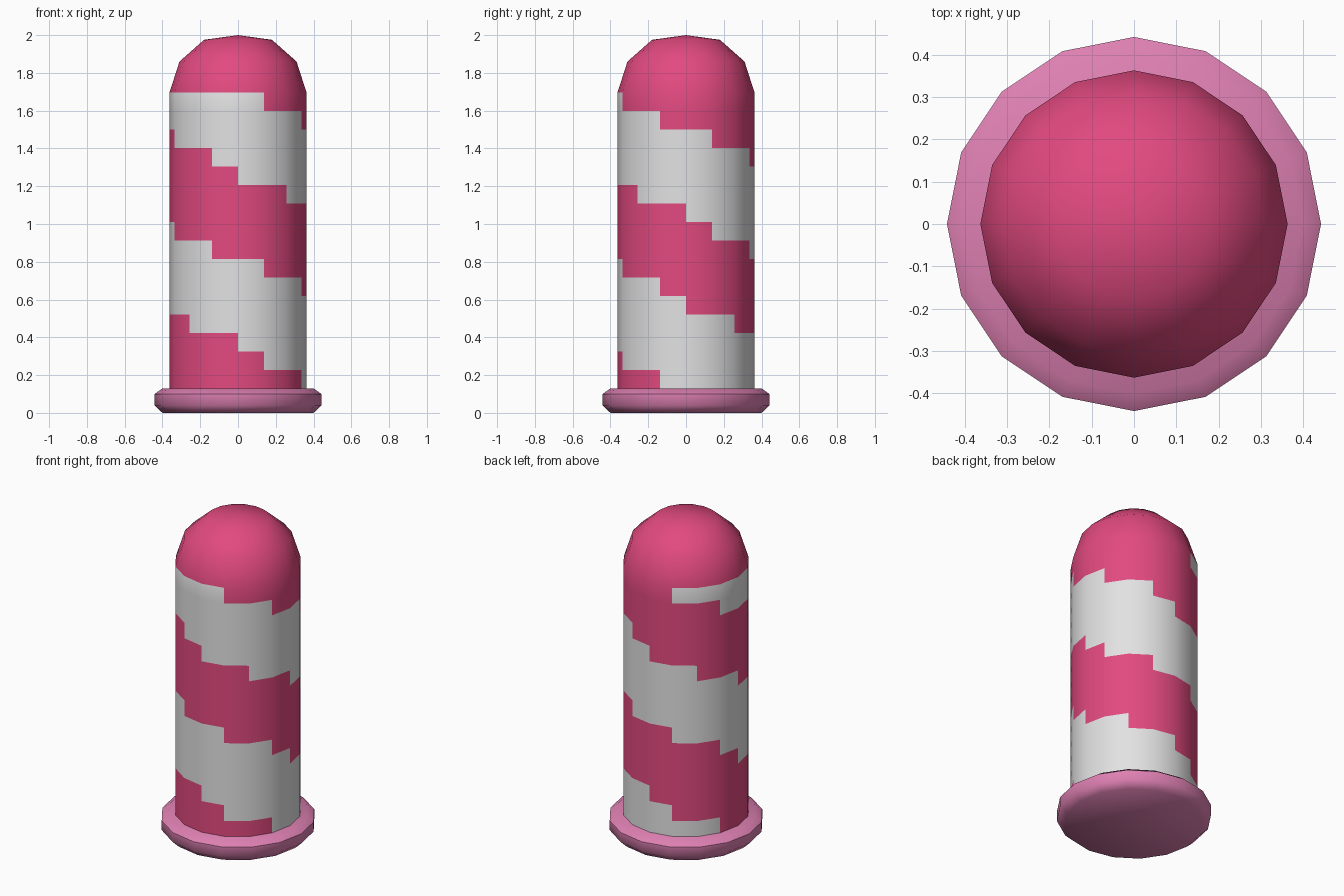
import bpy, bmesh, math

if "Cube" in bpy.data.objects:
    bpy.data.objects.remove(bpy.data.objects["Cube"])

SIDES = 16


def material(name, rgb):
    m = bpy.data.materials.new(name)
    m.diffuse_color = (*rgb, 1)
    m.use_nodes = True
    m.node_tree.nodes["Principled BSDF"].inputs["Base Color"].default_value = m.diffuse_color
    return m


PINK = material("raspberry pink", (0.76, 0.068, 0.212))
WHITE = material("off white", (0.76, 0.76, 0.76))
ROSE = material("pale rose", (0.73, 0.216, 0.445))


def lathe(name, profile, mats, rule=None):
    """Spin (radius, z) points, bottom to top, round z; radius 0 makes a pole."""
    bm = bmesh.new()
    rings = []
    for r, z in profile:
        n = SIDES if r > 0 else 1
        rings.append([bm.verts.new((r * math.cos(2 * math.pi * i / SIDES),
                                    r * math.sin(2 * math.pi * i / SIDES), z))
                      for i in range(n)])
    for row, (a, b) in enumerate(zip(rings, rings[1:])):
        for i in range(SIDES):
            j = (i + 1) % SIDES
            loop = []
            for v in (a[i % len(a)], a[j % len(a)], b[j % len(b)], b[i % len(b)]):
                if v not in loop:
                    loop.append(v)
            f = bm.faces.new(loop)
            if rule:
                f.material_index = rule(row, i)
    # Flat caps on open ends
    if len(rings[0]) > 1:
        bm.faces.new(rings[0][::-1])
    if len(rings[-1]) > 1:
        bm.faces.new(rings[-1])
    me = bpy.data.meshes.new(name)
    bm.to_mesh(me)
    bm.free()
    for m in mats:
        me.materials.append(m)
    ob = bpy.data.objects.new(name, me)
    bpy.context.collection.objects.link(ob)
    bpy.ops.object.select_all(action='DESELECT')
    ob.select_set(True)
    bpy.context.view_layer.objects.active = ob
    bpy.ops.object.shade_smooth_by_angle(angle=math.radians(50))
    return ob


# Rounded base ring
lathe("base_ring", [(0.40, 0), (0.442, 0.04), (0.442, 0.10), (0.40, 0.13)], [ROSE])

# Post and dome in one piece, with a stepped spiral stripe on the post
ROWS, BOTTOM, TOP, R = 16, 0.13, 1.695, 0.363


def stripe(row, col):
    if row >= ROWS:
        return 0
    end = 5 + math.floor(1.72 * (ROWS - 1 - row) + 0.85)   # white ends here
    c = (col - SIDES // 2) % SIDES                         # counted from -x
    return 1 if (end - 1 - c) % SIDES < SIDES // 2 else 0


post = [(R, BOTTOM + (TOP - BOTTOM) * k / ROWS) for k in range(ROWS + 1)]
dome = [(0.31, 1.86), (0.18, 1.975), (0, 2.0)]
lathe("striped_post", post + dome, [PINK, WHITE], stripe)
